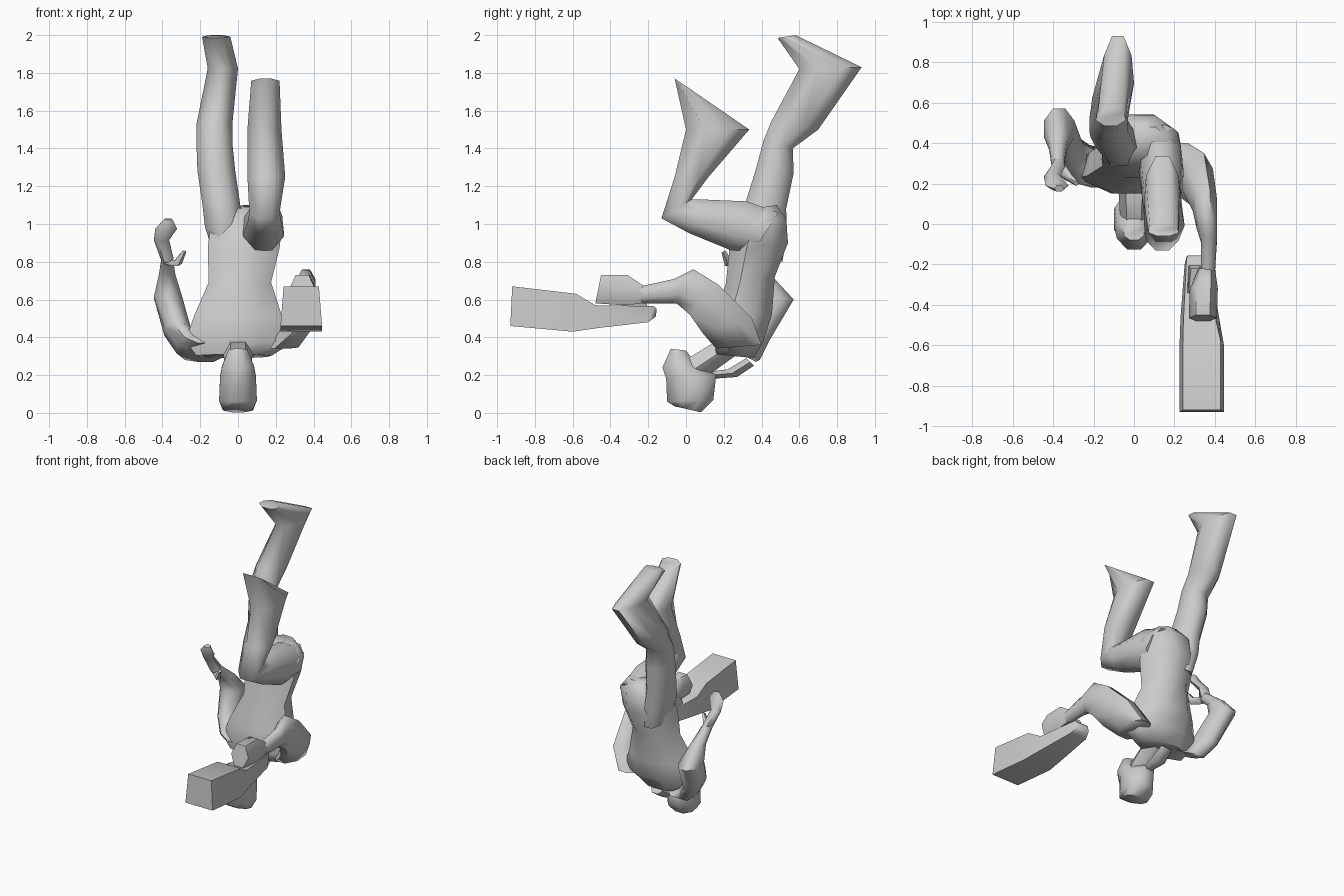
import bpy, bmesh, math
from mathutils import Vector


def loft(name, rings, n=8, angle=60, taper=1.0):
    """Skin sections: (centre x, half width, edge-a y, z, edge-b y, z)."""
    bm = bmesh.new()
    loops = []
    k = 1 / math.cos(math.pi / n)
    for xc, hw, ya, za, yb, zb in rings:
        a, b = Vector((xc, ya, za)), Vector((xc, yb, zb))
        mid, half = (a + b) / 2, (b - a) / 2
        loop = []
        for i in range(n):
            t = 2 * math.pi * (i + 0.5) / n
            w = hw * (taper if math.cos(t) > 0 else 1)
            p = mid + half * (k * math.cos(t))
            p.x += w * k * math.sin(t)
            loop.append(bm.verts.new(p))
        loops.append(loop)
    for p, q in zip(loops, loops[1:]):
        for i in range(n):
            j = (i + 1) % n
            bm.faces.new((p[i], p[j], q[j], q[i]))
    bm.faces.new(loops[0])
    bm.faces.new(loops[-1])
    bmesh.ops.recalc_face_normals(bm, faces=bm.faces)
    me = bpy.data.meshes.new(name)
    bm.to_mesh(me)
    bm.free()
    ob = bpy.data.objects.new(name, me)
    bpy.context.collection.objects.link(ob)
    bpy.ops.object.select_all(action='DESELECT')
    bpy.context.view_layer.objects.active = ob
    ob.select_set(True)
    bpy.ops.object.shade_smooth_by_angle(angle=math.radians(angle))
    return ob


# Upside-down torso, hips to shoulders
loft("torso", [
    (.07, .10, .34, 1.08, .48, 1.10),
    (.045, .19, .29, 1.00, .53, 1.03),
    (.03, .19, .23, .86, .54, .90),
    (.01, .165, .21, .68, .47, .72),
    (.00, .23, .15, .52, .455, .52),
    (.01, .29, .15, .38, .41, .38),
    (-.02, .20, .16, .31, .36, .29)], taper=.88)

# Neck, head and tied hair
loft("neck", [(0, .07, .16, .38, .30, .33), (0, .06, -.02, .27, .12, .20)], n=6)
loft("head", [
    (0, .05, -.08, .34, .00, .33),
    (0, .085, -.125, .24, .06, .25),
    (0, .095, -.105, .18, .16, .20),
    (0, .10, -.10, .06, .145, .07),
    (0, .08, -.06, .035, .08, .003)])
loft("hair_tail", [
    (0, .03, .13, .18, .13, .22),
    (0, .05, .27, .19, .22, .23),
    (0, .04, .36, .25, .32, .29)], n=6)

# Leg raised straight, ending in a pointed foot
loft("straight_leg", [
    (-.05, .08, .32, .86, .51, .80),
    (-.075, .10, .29, 1.00, .535, .95),
    (-.09, .10, .32, 1.13, .53, 1.08),
    (-.115, .10, .37, 1.29, .57, 1.27),
    (-.125, .095, .41, 1.44, .565, 1.40),
    (-.125, .095, .45, 1.54, .70, 1.50),
    (-.08, .08, .60, 1.82, .93, 1.83),
    (-.115, .075, .485, 1.985, .58, 2.0)], taper=.85)

# Leg bent at the knee
loft("bent_leg", [
    (.12, .11, .36, .86, .49, 1.06),
    (.135, .11, .24, .86, .32, 1.12),
    (.14, .09, .02, .95, .08, 1.13),
    (.14, .08, -.13, 1.03, .03, 1.13),
    (.15, .10, -.06, 1.25, .12, 1.25),
    (.14, .09, .00, 1.50, .335, 1.50),
    (.145, .075, -.06, 1.77, .00, 1.73)], taper=.9)

# Arm reaching forward
loft("forward_arm", [
    (.23, .09, .16, .34, .40, .36),
    (.315, .075, .09, .42, .35, .50),
    (.35, .06, .02, .52, .17, .68),
    (.36, .05, -.05, .58, .04, .76),
    (.37, .04, -.10, .58, -.06, .71),
    (.365, .035, -.24, .58, -.24, .67)])
# Hand as an open grip: palm, curled fingers and thumb
loft("gripping_hand", [
    (.36, .035, -.22, .58, -.22, .67),
    (.345, .06, -.33, .57, -.31, .73),
    (.34, .06, -.48, .58, -.45, .73)], n=6)
loft("gripping_thumb", [
    (.30, .025, -.20, .55, -.22, .62),
    (.285, .02, -.34, .54, -.34, .60)], n=5)

# Held board-like block
loft("held_block", [
    (.335, .11, -.93, .46, -.92, .67),
    (.335, .11, -.60, .43, -.58, .63),
    (.325, .095, -.46, .45, -.48, .57),
    (.315, .065, -.20, .48, -.17, .565),
    (.31, .05, -.16, .51, -.155, .55)], n=4, taper=.85)

# Arm folded back with an open hand
loft("folded_arm", [
    (-.17, .10, .18, .37, .37, .27),
    (-.25, .075, .20, .40, .39, .28),
    (-.32, .07, .27, .48, .44, .38),
    (-.37, .075, .37, .62, .57, .60),
    (-.375, .045, .33, .73, .46, .72),
    (-.375, .03, .25, .80, .32, .83)])
loft("open_hand", [
    (-.375, .03, .25, .80, .32, .83),
    (-.405, .035, .21, .91, .26, .92),
    (-.38, .05, .17, .97, .21, .98),
    (-.37, .02, .16, 1.02, .19, 1.03)], n=6)
loft("open_thumb", [
    (-.36, .03, .25, .78, .29, .81),
    (-.32, .02, .21, .78, .24, .81),
    (-.285, .01, .19, .85, .21, .86)], n=5)
